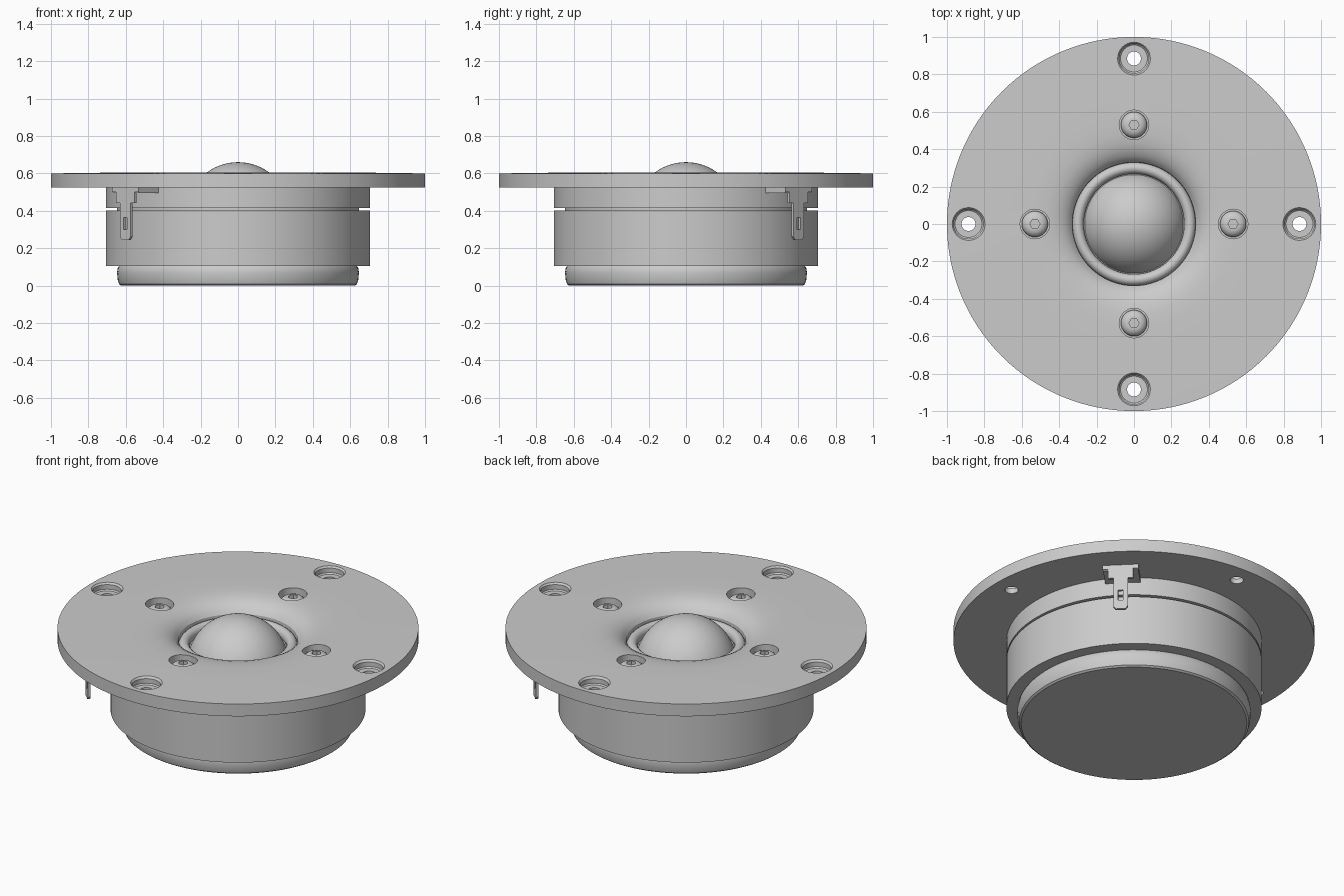
import bpy, bmesh, math
from mathutils import Matrix, Vector

if "Cube" in bpy.data.objects:
    bpy.data.objects.remove(bpy.data.objects["Cube"])

grey = bpy.data.materials.new("mid_grey")
grey.diffuse_color = (0.6, 0.6, 0.6, 1)
grey.use_nodes = True
grey.node_tree.nodes["Principled BSDF"].inputs["Base Color"].default_value = grey.diffuse_color


def finish(name, bm, matrix=None):
    bmesh.ops.remove_doubles(bm, verts=bm.verts, dist=1e-5)
    bmesh.ops.recalc_face_normals(bm, faces=bm.faces)
    if matrix:
        bm.transform(matrix)
    mesh = bpy.data.meshes.new(name)
    bm.to_mesh(mesh)
    bm.free()
    ob = bpy.data.objects.new(name, mesh)
    bpy.context.collection.objects.link(ob)
    mesh.materials.append(grey)
    return ob


def activate(ob):
    bpy.ops.object.select_all(action='DESELECT')
    ob.select_set(True)
    bpy.context.view_layer.objects.active = ob


def smooth(ob, angle=30):
    activate(ob)
    bpy.ops.object.shade_smooth_by_angle(angle=math.radians(angle))


def lathe(name, profile, segs=96, closed=False, at=(0, 0, 0)):
    """Spin (radius, z) points around z; closed joins last point to first."""
    bm = bmesh.new()
    verts = [bm.verts.new((r, 0, z)) for r, z in profile]
    n = len(verts)
    edges = [bm.edges.new((verts[i], verts[(i + 1) % n])) for i in range(n if closed else n - 1)]
    bmesh.ops.spin(bm, geom=verts + edges, cent=(0, 0, 0), axis=(0, 0, 1),
                   angle=2 * math.pi, steps=segs, use_duplicate=False)
    return finish(name, bm, Matrix.Translation(at))


def cut(ob, cutter):
    cutter.hide_render = True
    mod = ob.modifiers.new("cut", 'BOOLEAN')
    mod.operation = 'DIFFERENCE'
    mod.solver = 'EXACT'
    mod.object = cutter
    activate(ob)
    bpy.ops.object.modifier_apply(modifier=mod.name)
    bpy.data.objects.remove(cutter)


def add_box(bm, lo, hi):
    lo, hi = Vector(lo), Vector(hi)
    m = Matrix.Translation((lo + hi) / 2) @ Matrix.Diagonal((*(hi - lo), 1))
    bmesh.ops.create_cube(bm, size=1, matrix=m)


# magnet housing: rounded rear cup, lower drum, recessed core, upper ring
smooth(lathe("rear_cup", [(0, 0), (0.625, 0), (0.636, 0.008), (0.643, 0.03), (0.647, 0.07),
                          (0.643, 0.095), (0.635, 0.106), (0, 0.106)]))
smooth(lathe("magnet_drum", [(0, 0.105), (0.707, 0.105), (0.707, 0.403), (0, 0.403)]))
smooth(lathe("magnet_core", [(0, 0.4), (0.648, 0.4), (0.648, 0.42), (0, 0.42)]))
smooth(lathe("upper_ring", [(0.46, 0.416), (0.707, 0.416), (0.707, 0.53), (0.46, 0.53)], closed=True))

# face plate with flared throat around the dome
plate = lathe("face_plate", [
    (0.25, 0.475), (0.328, 0.475), (0.33, 0.53), (0.345, 0.551), (0.365, 0.568), (0.395, 0.584),
    (0.43, 0.595), (0.48, 0.602), (0.55, 0.605), (0.7, 0.604), (1.0, 0.6), (1.0, 0.525),
    (0.44, 0.525), (0.36, 0.45), (0.25, 0.45)], segs=128, closed=True)

# mounting holes near the rim, recessed screws nearer the middle
for i in range(4):
    a = i * math.pi / 2
    c, s = math.cos(a), math.sin(a)
    cut(plate, lathe("hole_cutter", [
        (0, 0.45), (0.037, 0.45), (0.037, 0.555), (0.072, 0.555), (0.079, 0.562), (0.079, 0.59),
        (0.098, 0.615), (0, 0.615)], 32, at=(0.885 * c, 0.885 * s, 0)))
    cut(plate, lathe("recess_cutter", [(0, 0.545), (0.079, 0.545), (0.079, 0.65), (0, 0.65)],
                     32, at=(0.53 * c, 0.53 * s, 0)))
    pos = (0.53 * c, 0.53 * s, 0)
    screw = lathe(f"screw_{i + 1}", [(0, 0.535), (0.07, 0.535), (0.07, 0.558), (0.064, 0.572),
                                     (0.05, 0.583), (0.035, 0.588), (0, 0.588)], 32, at=pos)
    cut(screw, lathe("socket_cutter", [(0, 0.562), (0.027, 0.562), (0.027, 0.62), (0, 0.62)], 6, at=pos))
    smooth(screw)
smooth(plate)

# dome and its rolled surround
R, zc = 0.28, 0.38
smooth(lathe("dome", [(R * math.sin(t), zc + R * math.cos(t))
                      for t in (math.radians(75) * k / 20 for k in range(21))]))
smooth(lathe("surround", [(0.299 + 0.031 * math.cos(t), 0.49 + 0.036 * math.sin(t))
                          for t in (math.tau * k / 16 for k in range(16))], closed=True), 60)

# two terminals on opposite diagonals: insulator block and slotted T-shaped tab
half = [(0.1, 0.526), (0.1, 0.5), (0.07, 0.5), (0.07, 0.442), (0.04, 0.442), (0.04, 0.262), (0.026, 0.245)]
outline = half + [(-y, z) for y, z in reversed(half)]
for i, deg in enumerate((45, 225)):
    turn = Matrix.Rotation(math.radians(deg), 4, 'Z')
    bm = bmesh.new()
    add_box(bm, (0.69, -0.098, 0.494), (0.845, 0.098, 0.527))
    finish(f"terminal_block_{i + 1}", bm, turn)

    bm = bmesh.new()
    face = bm.faces.new([bm.verts.new((0.836, y, z)) for y, z in outline])
    ext = bmesh.ops.extrude_face_region(bm, geom=[face])
    bmesh.ops.translate(bm, vec=(0.016, 0, 0), verts=[v for v in ext["geom"] if isinstance(v, bmesh.types.BMVert)])
    tab = finish(f"terminal_tab_{i + 1}", bm, turn)
    bm = bmesh.new()
    add_box(bm, (0.8, -0.014, 0.3), (0.9, 0.014, 0.365))
    cut(tab, finish("slot_cutter", bm, turn))
